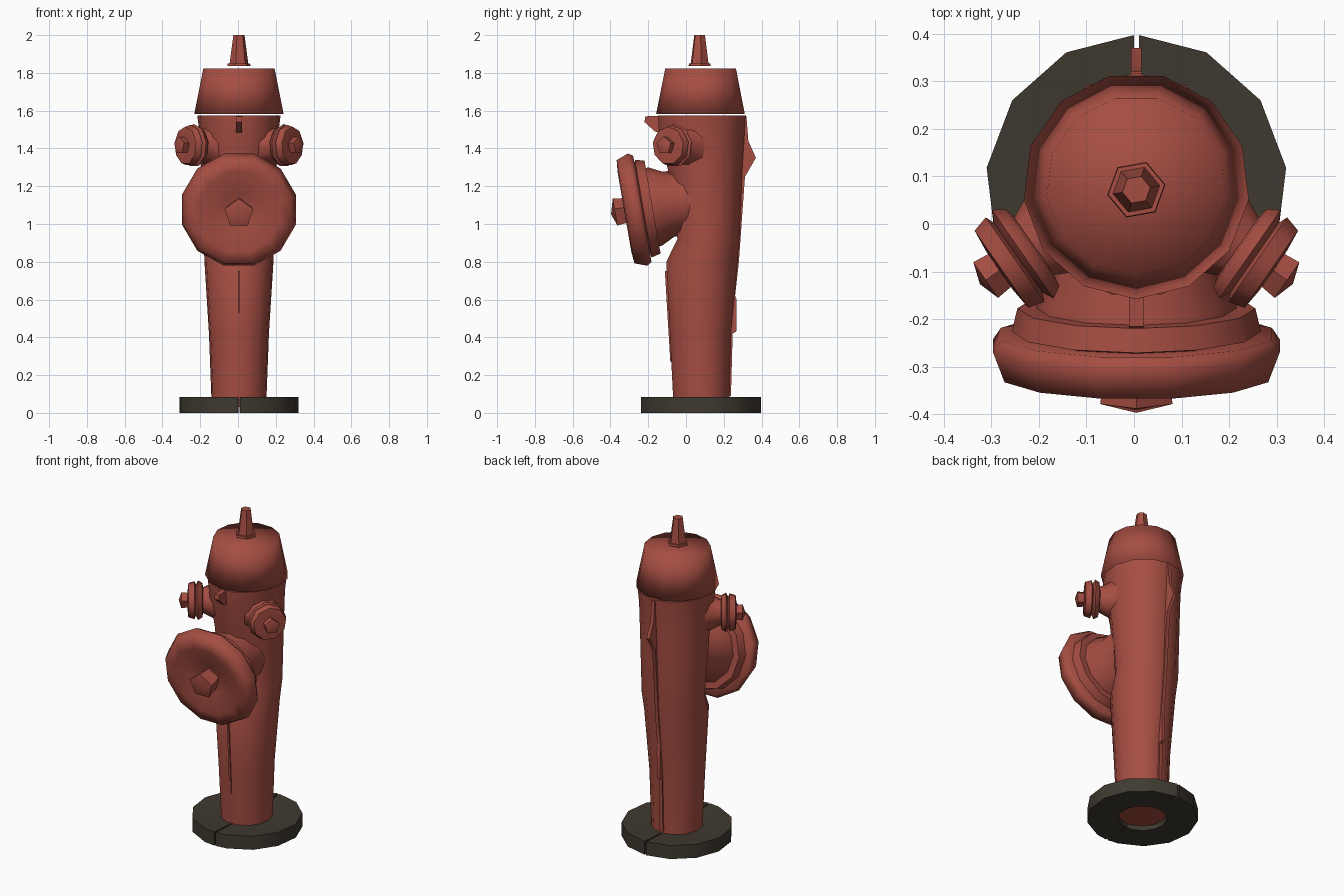
import bpy, bmesh, math
from mathutils import Vector

cube = bpy.data.objects.get("Cube")
if cube:
    bpy.data.objects.remove(cube, do_unlink=True)

CX, CY = 0.005, 0.08  # centre line of the barrel


def material(name, colour):
    m = bpy.data.materials.new(name)
    m.use_nodes = True
    m.diffuse_color = (*colour, 1)
    m.node_tree.nodes["Principled BSDF"].inputs["Base Color"].default_value = (*colour, 1)
    return m


red = material("faded red paint", (0.38, 0.076, 0.055))
dark = material("dark iron", (0.05, 0.042, 0.03))


def finish(name, bm, mat, angle=45):
    bmesh.ops.remove_doubles(bm, verts=bm.verts, dist=0.0005)
    bmesh.ops.recalc_face_normals(bm, faces=bm.faces)
    me = bpy.data.meshes.new(name)
    bm.to_mesh(me)
    bm.free()
    me.materials.append(mat)
    ob = bpy.data.objects.new(name, me)
    bpy.context.collection.objects.link(ob)
    bpy.ops.object.select_all(action='DESELECT')
    ob.select_set(True)
    bpy.context.view_layer.objects.active = ob
    bpy.ops.object.shade_smooth_by_angle(angle=math.radians(angle))
    return ob


def skin(bm, rings, closed=True):
    """Bridge neighbouring rings of points with quads."""
    vs = [[bm.verts.new(p) for p in ring] for ring in rings]
    n = len(vs[0])
    for a, b in zip(vs, vs[1:]):
        for i in range(n if closed else n - 1):
            j = (i + 1) % n
            bm.faces.new((a[i], a[j], b[j], b[i]))
    return vs


def lathe(name, profile, origin, axis, sides, mat=red, angle=45, spin=90):
    """Turn (radius, distance) pairs around an axis and close both ends."""
    q = Vector(axis).normalized().to_track_quat('Z', 'Y')
    turn = [math.radians(spin) + math.tau * i / sides for i in range(sides)]
    bm = bmesh.new()
    vs = skin(bm, [[Vector(origin) + q @ Vector((r * math.cos(a), r * math.sin(a), t))
                    for a in turn] for r, t in profile])
    for ring, (r, t) in ((vs[0], profile[0]), (vs[-1], profile[-1])):
        if r > 0.001:
            bm.faces.new(ring)
    return finish(name, bm, mat, angle)


def blade(name, outline, width):
    """Thin upright rib from a (y, z) outline."""
    bm = bmesh.new()
    sides = skin(bm, [[(CX + s * width / 2, y, z) for y, z in outline] for s in (-1, 1)])
    for side in sides:
        bm.faces.new(side)
    return finish(name, bm, red, 30)


# Base: two half rings with a narrow split between them
for side, label in ((1, "left"), (-1, "right")):
    angles = [89] + [90 - 360 / 13 * k for k in range(1, 7)] + [-89]
    section = [(0.14, 0.0), (0.317, 0.0), (0.317, 0.085), (0.14, 0.075)]
    bm = bmesh.new()
    ends = skin(bm, [[(CX + side * r * math.cos(math.radians(a)),
                       CY + r * math.sin(math.radians(a)), z) for r, z in section]
                     for a in angles])
    bm.faces.new(ends[0])
    bm.faces.new(ends[-1])
    finish("base_half_" + label, bm, dark)

# Barrel: (height, half width, front y, back y)
sections = [(0.03, 0.145, -0.07, 0.23), (0.42, 0.16, -0.09, 0.24), (0.8, 0.184, -0.11, 0.275),
            (0.92, 0.188, -0.05, 0.285), (1.28, 0.2, -0.1, 0.3), (1.48, 0.21, -0.15, 0.312),
            (1.575, 0.222, -0.155, 0.318)]
bm = bmesh.new()
rings = []
for z, w, front, back in sections:
    rings.append([(CX + w * math.cos(a), (front + back) / 2 + (back - front) / 2 * math.sin(a), z)
                  for a in (math.pi / 2 + math.tau * i / 13 for i in range(13))])
ends = skin(bm, rings)
bm.faces.new(ends[0])
bm.faces.new(ends[-1])
finish("barrel", bm, red)

# Bonnet and the operating nut above it
lathe("bonnet", [(0.238, 1.583), (0.19, 1.823), (0, 1.823)], (CX, CY, 0), (0, 0, 1), 13, angle=180)
lathe("top_nut", [(0.062, 1.837), (0.06, 1.85), (0.05, 1.85), (0.03, 2.0)],
      (CX, 0.072, 0), (0, 0, 1), 6, angle=30, spin=10)

# Large front outlet, leaning slightly downwards
outlet = (CX, -0.32, 1.065)
lean = (0, -0.985, -0.17)
lathe("front_neck", [(0.17, -0.36), (0.175, -0.23), (0.21, -0.16), (0.21, -0.12)], outlet, lean, 12)
lathe("front_flange", [(0.2, -0.145), (0.25, -0.145), (0.262, -0.095), (0.2, -0.08)],
      outlet, lean, 12, angle=60)
lathe("front_cap", [(0.2, -0.09), (0.295, -0.09), (0.312, -0.065), (0.287, 0.0),
                    (0.22, 0.006), (0.1, -0.03), (0, -0.045)], outlet, lean, 12, angle=75, spin=75)
lathe("front_nut", [(0.065, -0.06), (0.08, 0.055), (0, 0.078)], outlet, lean, 5, angle=30)

# Two small side outlets, mirrored
for side, label in ((1, "left"), (-1, "right")):
    d = Vector((side * 0.82, -0.57, 0))
    o = Vector((CX + side * 0.255, -0.075, 1.415))
    lathe("side_neck_" + label, [(0.12, -0.14), (0.075, -0.05), (0.075, 0)], o, d, 9)
    lathe("side_flange_" + label, [(0.07, -0.05), (0.1, -0.045), (0.115, -0.02), (0.085, -0.005)],
          o, d, 9, angle=60)
    lathe("side_cap_" + label, [(0.085, -0.01), (0.11, 0.0), (0.1, 0.035), (0.05, 0.04), (0, 0.03)],
          o, d, 9, angle=60)
    lathe("side_nut_" + label, [(0.042, 0.02), (0.048, 0.075), (0, 0.09)], o, d, 5, angle=30)

# Casting seams front and back
blade("front_lug", [(-0.1, 1.47), (-0.165, 1.49), (-0.22, 1.54), (-0.215, 1.57), (-0.1, 1.575)], 0.03)
blade("front_seam", [(-0.05, 0.27), (-0.083, 0.27), (-0.112, 0.75), (-0.05, 0.75)], 0.012)
blade("back_seam", [(0.2, 0.09), (0.238, 0.09), (0.247, 0.42), (0.266, 0.43), (0.268, 0.6),
                    (0.26, 0.62), (0.28, 0.8), (0.312, 1.25), (0.37, 1.35), (0.33, 1.44),
                    (0.32, 1.57), (0.2, 1.57)], 0.022)
